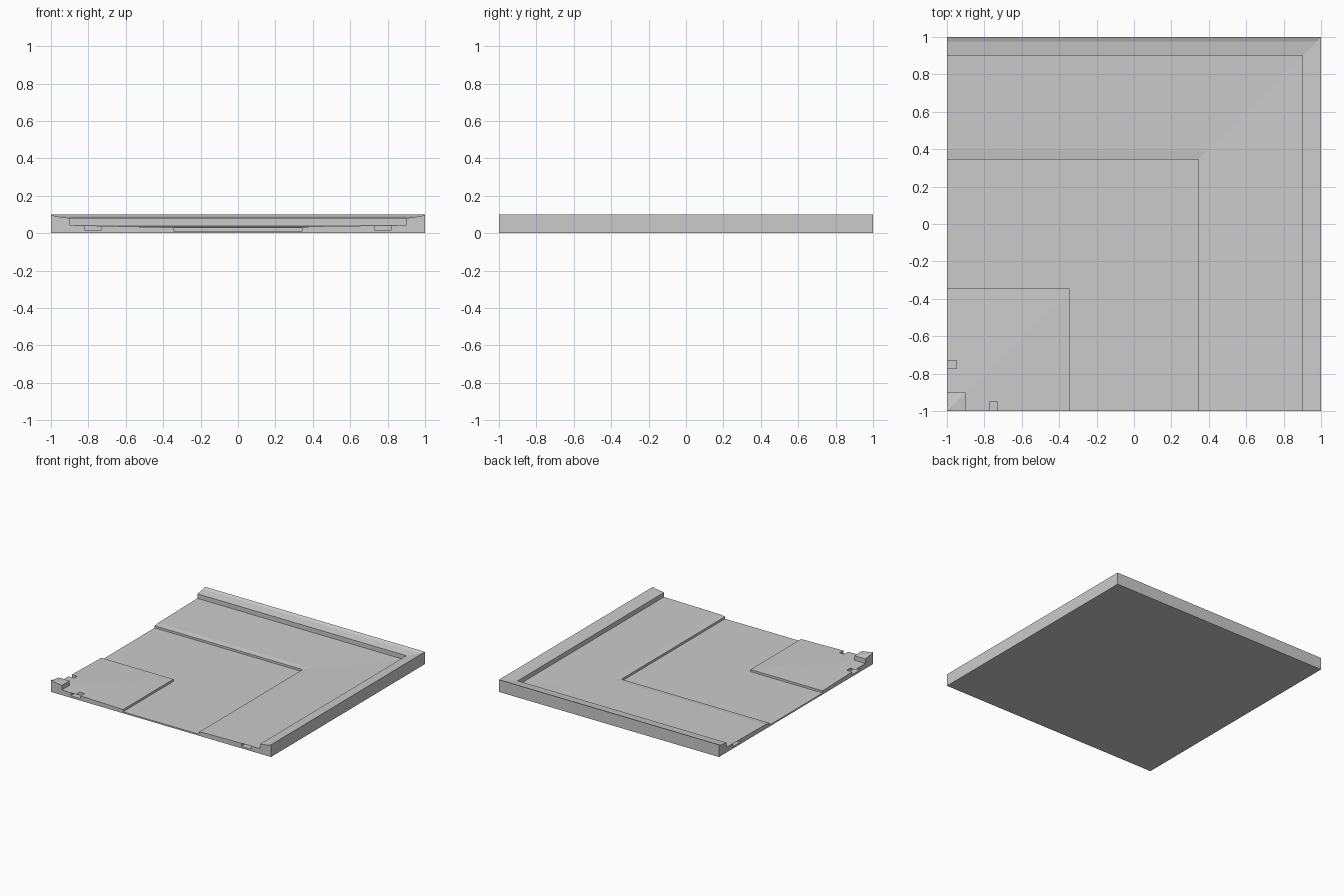
import bpy
import bmesh

cube = bpy.data.objects.get("Cube")
if cube:
    bpy.data.objects.remove(cube, do_unlink=True)

grey = bpy.data.materials.new("light_grey")
grey.use_nodes = True
colour = (0.6, 0.6, 0.6, 1.0)
grey.diffuse_color = colour
grey.node_tree.nodes["Principled BSDF"].inputs["Base Color"].default_value = colour

# Cross-section from the inner corner to the outer corner: (offset, height)
PROFILE = [
    (-1, 0.1), (-0.975, 0.09), (-0.9, 0.08), (-0.9, 0.043),    # inner kerb
    (-0.345, 0.03), (-0.345, 0.012),                           # inner verge
    (0.345, 0.012), (0.345, 0.03),                             # sunken lane
    (0.39, 0.036), (0.9, 0.043),                               # outer verge
    (0.9, 0.08), (0.975, 0.09), (1, 0.1),                      # outer kerb
]


def corner_tile():
    """Sweep the cross-section round a mitred right-angle corner."""
    bm = bmesh.new()
    rows = [[bm.verts.new(p) for p in ((-1, u, z), (u, u, z), (u, -1, z))]
            for u, z in PROFILE]
    for a, b in zip(rows, rows[1:]):
        for i in range(2):
            bm.faces.new((a[i], a[i + 1], b[i + 1], b[i]))
    # Base and outer walls
    near, back, far, front = [bm.verts.new((x, y, 0)) for x, y in
                              ((-1, -1), (-1, 1), (1, 1), (1, -1))]
    bm.faces.new((near, back, far, front))
    last = rows[-1]
    bm.faces.new((back, last[0], last[1], far))
    bm.faces.new((far, last[1], last[2], front))
    # Joining faces that carry the cross-section
    bm.faces.new([r[0] for r in rows] + [back, near])
    bm.faces.new([r[2] for r in rows] + [front, near])
    bmesh.ops.remove_doubles(bm, verts=bm.verts, dist=0.0001)
    bmesh.ops.recalc_face_normals(bm, faces=bm.faces)
    mesh = bpy.data.meshes.new("corner_tile")
    bm.to_mesh(mesh)
    bm.free()
    mesh.materials.append(grey)
    obj = bpy.data.objects.new("corner_tile", mesh)
    bpy.context.collection.objects.link(obj)
    return obj


def cut_socket(tile, x, y, sx, sy):
    """Cut a shallow connector socket into a joining face."""
    bpy.ops.mesh.primitive_cube_add(size=1, location=(x, y, 0.028))
    cutter = bpy.context.object
    cutter.name = "socket_cutter"
    cutter.scale = (sx, sy, 0.024)
    cutter.hide_render = True
    cutter.data.materials.append(grey)
    mod = tile.modifiers.new("socket", "BOOLEAN")
    mod.operation = "DIFFERENCE"
    mod.solver = "EXACT"
    mod.object = cutter
    bpy.context.view_layer.objects.active = tile
    bpy.ops.object.modifier_apply(modifier=mod.name)
    bpy.data.objects.remove(cutter, do_unlink=True)


tile = corner_tile()
for side in (-0.775, 0.775):
    cut_socket(tile, side, -1, 0.09, 0.1)
    cut_socket(tile, -1, side, 0.1, 0.09)
